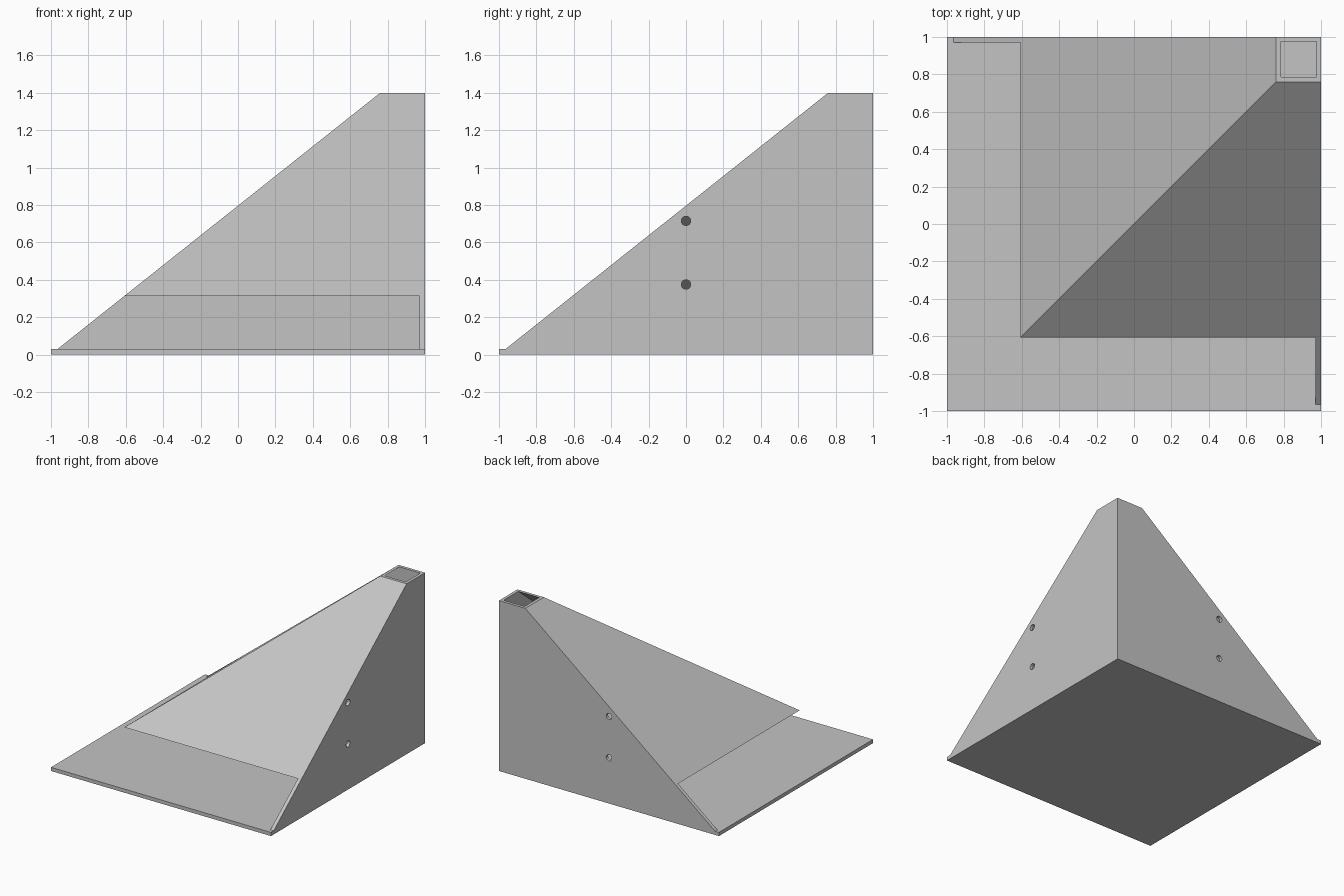
import bpy
import bmesh
from math import pi
from mathutils import Matrix, Vector

cube = bpy.data.objects.get("Cube")
if cube:
    bpy.data.objects.remove(cube, do_unlink=True)

grey = bpy.data.materials.new("light grey")
grey.use_nodes = True
colour = (0.55, 0.55, 0.55, 1)
grey.diffuse_color = colour
grey.node_tree.nodes["Principled BSDF"].inputs["Base Color"].default_value = colour

BASE_TOP, TOP = 0.03, 1.4
WALL = 0.025
MOUTH_TOP = 0.314


def add_object(name, bm):
    bmesh.ops.recalc_face_normals(bm, faces=bm.faces)
    mesh = bpy.data.meshes.new(name)
    bm.to_mesh(mesh)
    bm.free()
    mesh.materials.append(grey)
    obj = bpy.data.objects.new(name, mesh)
    bpy.context.collection.objects.link(obj)
    return obj


def frustum(name, z0, low0, z1, low1, high):
    """Block with square ends running from low to high in both x and y."""
    bm = bmesh.new()
    bmesh.ops.create_cube(bm, size=2)
    for v in bm.verts:
        low = low1 if v.co.z > 0 else low0
        v.co = Vector((high if v.co.x > 0 else low,
                       high if v.co.y > 0 else low,
                       z1 if v.co.z > 0 else z0))
    return add_object(name, bm)


def cut(target, cutter):
    cutter.hide_render = True
    mod = target.modifiers.new("cut", "BOOLEAN")
    mod.operation = "DIFFERENCE"
    mod.solver = "EXACT"
    mod.object = cutter
    bpy.context.view_layer.objects.active = target
    bpy.ops.object.modifier_apply(modifier=mod.name)
    bpy.data.objects.remove(cutter, do_unlink=True)


# Square floor plate
frustum("base_plate", 0, -1, BASE_TOP, -1, 1)

# Corner hood: two upright walls and two sloping panels
hood = frustum("corner_hood", BASE_TOP, -0.965, TOP, 0.76, 1)

# Hollow inside, open at the top, extended past both ends
inner_low, inner_high = -0.93, 0.76 + WALL
slope = (inner_high - inner_low) / (TOP - BASE_TOP)
extra = 0.02
cut(hood, frustum("hollow_cutter", BASE_TOP - extra, inner_low - slope * extra,
                  TOP + extra, inner_high + slope * extra, 1 - WALL))

# Low opening along the front and right sides
cut(hood, frustum("mouth_cutter", 0, -1.1, MOUTH_TOP, -1.1, 0.97))

# Pairs of screw holes through both upright walls
for axis in "XY":
    for z in (0.375, 0.715):
        bm = bmesh.new()
        bmesh.ops.create_cone(bm, cap_ends=True, segments=32, radius1=0.025,
                              radius2=0.025, depth=0.2)
        turn = Matrix.Rotation(pi / 2, 4, "Y" if axis == "X" else "X")
        place = Vector((1, 0, z) if axis == "X" else (0, 1, z))
        bmesh.ops.transform(bm, matrix=Matrix.Translation(place) @ turn, verts=bm.verts)
        cut(hood, add_object("hole_cutter", bm))
